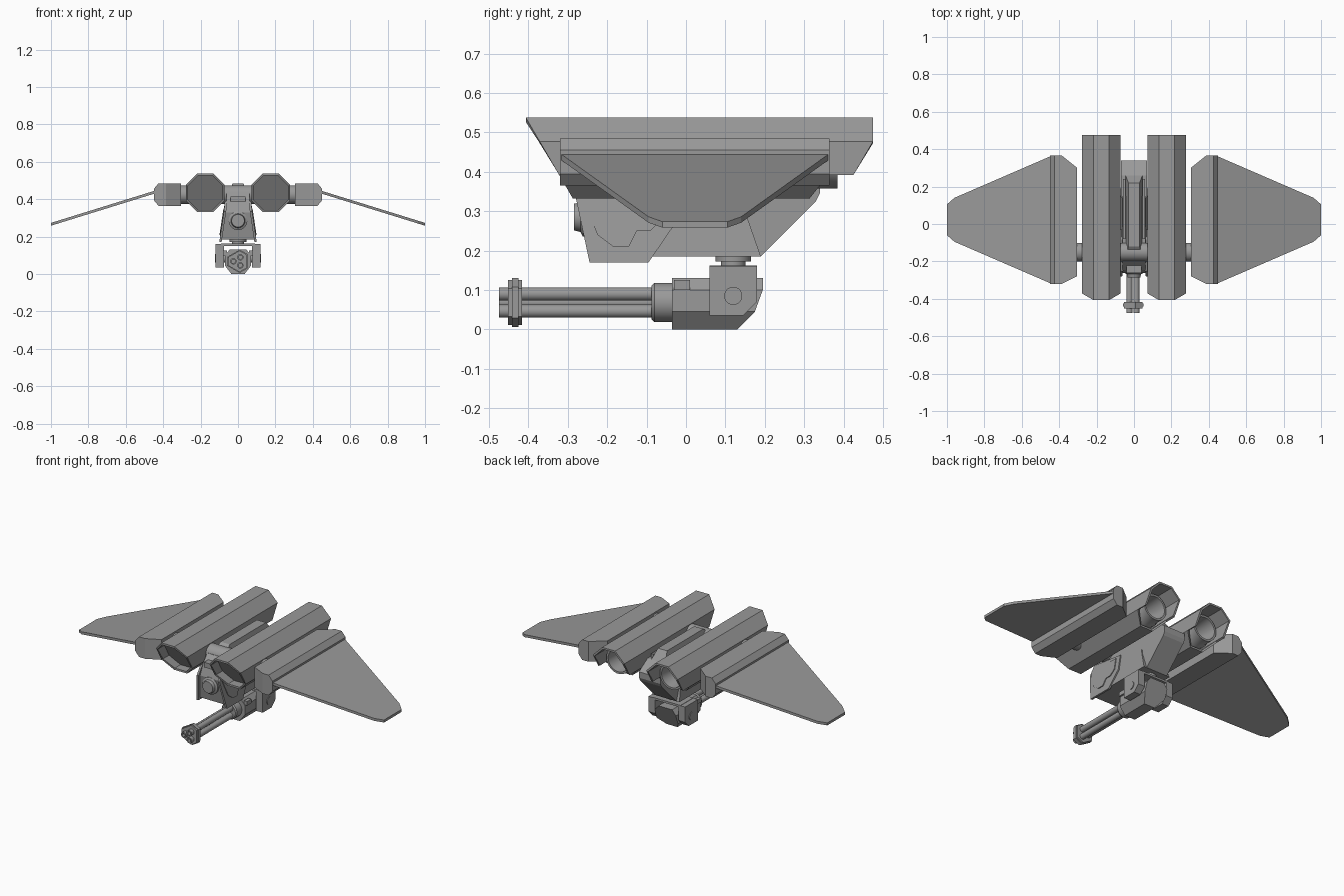
import bpy, bmesh
from math import sin, cos, pi, radians
from mathutils import Vector

if "Cube" in bpy.data.objects:
    bpy.data.objects.remove(bpy.data.objects["Cube"])

grey = bpy.data.materials.new("hull grey")
grey.use_nodes = True
grey.diffuse_color = (0.32, 0.32, 0.32, 1)
grey.node_tree.nodes["Principled BSDF"].inputs["Base Color"].default_value = grey.diffuse_color


def loft(name, rings, mirror=False, smooth=False):
    """Skin a row of equal rings and cap both ends."""
    bm = bmesh.new()
    rows = [[bm.verts.new(p) for p in ring] for ring in rings]
    for a, b in zip(rows, rows[1:]):
        for i in range(len(a)):
            j = (i + 1) % len(a)
            bm.faces.new((a[i], a[j], b[j], b[i]))
    bm.faces.new(rows[0])
    bm.faces.new(rows[-1])
    bmesh.ops.recalc_face_normals(bm, faces=bm.faces)
    mesh = bpy.data.meshes.new(name)
    bm.to_mesh(mesh)
    bm.free()
    mesh.materials.append(grey)
    obj = bpy.data.objects.new(name, mesh)
    bpy.context.collection.objects.link(obj)
    if smooth:
        bpy.ops.object.select_all(action='DESELECT')
        obj.select_set(True)
        bpy.context.view_layer.objects.active = obj
        bpy.ops.object.shade_smooth_by_angle(angle=radians(35))
    if mirror:
        obj.modifiers.new("mirror", 'MIRROR').use_mirror_merge = False
    return obj


def side_prism(name, yz, x0, x1, mirror=False):
    return loft(name, [[(x, y, z) for y, z in yz] for x in (x0, x1)], mirror)


def box(name, x, y, z, mirror=False):
    return side_prism(name, [(y[0], z[0]), (y[1], z[0]), (y[1], z[1]), (y[0], z[1])], x[0], x[1], mirror)


def lathe(name, centre, axis, profile, sides=24, mirror=False):
    """Turn (radius, distance) pairs about an x, y or z axis."""
    axis = Vector(axis)
    u = Vector((axis.y, axis.z, axis.x))
    v = axis.cross(u)
    rings = [[Vector(centre) + axis * t + (u * cos(a) + v * sin(a)) * r
              for a in [2 * pi * (k + 0.5) / sides for k in range(sides)]] for r, t in profile]
    return loft(name, rings, mirror, sides > 8)


X, Y, Z = (1, 0, 0), (0, 1, 0), (0, 0, 1)

# Engine nacelles: eight thick panels, slanted intake, hooded exhaust
ex, ez = 0.175, 0.435


def corner(k, r):
    a = pi / 8 + k * pi / 4
    return ex + r * cos(a), ez + r * sin(a)


def front(z):
    return -0.405 + (0.535 - z) * 0.58


def hood(z):
    return 0.475 - max(0, 0.475 - z) * 0.6


def trough(z):
    return 0.36 - (0.39 - z) * 0.8


for k in range(8):
    rear = trough if k in (4, 5, 6) else hood
    corners = [corner(k, 0.111), corner(k + 1, 0.111), corner(k + 1, 0.099), corner(k, 0.099)]
    ends = [corners[0][1], corners[1][1], corners[1][1], corners[0][1]]
    loft("nacelle_panel", [[(x, f(e), z) for (x, z), e in zip(corners, ends)]
                           for f in (front, rear)], True)
inner = [corner(k, 0.1) for k in range(8)]
loft("intake_wall", [[(x, front(z) + d, z) for x, z in inner] for d in (0.06, 0.08)], True)
loft("exhaust_wall", [[(x, y, z) for x, z in inner] for y in (0.2, 0.22)], True)
lathe("exhaust_nozzle", (ex, 0, ez), Y,
      [(0.085, 0.21), (0.085, 0.31), (0.078, 0.32), (0.078, 0.385), (0.066, 0.385), (0.056, 0.26)], 24, True)

# Cross axle joining body, nacelles and wing roots
lathe("cross_axle", (0, -0.15, 0.425), X, [(0.05, -0.31), (0.05, 0.31)])

# Wing roots
root_parts = [("root_inner", [(0.305, 0.365), (0.385, 0.365), (0.385, 0.485), (0.305, 0.485)]),
              ("root_outer", [(0.385, 0.365), (0.425, 0.365), (0.45, 0.395), (0.45, 0.455),
                              (0.425, 0.485), (0.385, 0.485)])]
for name, xz in root_parts:
    loft(name, [[(x, y - slope * max(0, 0.385 - x), z) for x, z in xz]
                for y, slope in ((-0.32, -0.5), (0.365, 0.8))], True)

# Drooping wings
plan = [(0.44, -0.32), (0.96, -0.095), (1, -0.06), (1, 0.105), (0.96, 0.14), (0.44, 0.365)]
loft("wing", [[(x, y, 0.447 - (x - 0.44) * 0.31 - t) for x, y in plan] for t in (0, 0.015)], True)


# Body, flaring towards the bottom
def flare(z):
    return 0.062 + max(0, 0.37 - z) * 0.15


hull = [(-0.2, 0.44), (-0.245, 0.39), (-0.262, 0.33), (-0.235, 0.185), (0.19, 0.185), (0.15, 0.3), (0.15, 0.44)]
loft("body", [[(s * flare(z), y, z) for y, z in hull] for s in (-1, 1)])
side_prism("rear_wedge", [(0.14, 0.43), (0.155, 0.285), (0.19, 0.185), (0.33, 0.325), (0.34, 0.345),
                          (0.34, 0.38), (0.26, 0.43)], -0.07, 0.07)
loft("spine", [[(-w, y0, z), (w, y0, z), (w, y1, z), (-w, y1, z)]
               for w, y0, y1, z in ((0.045, -0.2, 0.26, 0.43), (0.03, -0.12, 0.22, 0.485))])
box("spine_rail", (0.045, 0.06), (-0.08, 0.24), (0.43, 0.452), True)

# Layered armour on the body sides
skirt = [(-0.28, 0.335), (-0.245, 0.17), (-0.095, 0.17), (-0.03, 0.265), (-0.03, 0.36), (-0.25, 0.39)]
raised = [(-0.262, 0.335), (-0.225, 0.24), (-0.185, 0.21), (-0.145, 0.21), (-0.125, 0.25), (-0.09, 0.25),
          (-0.06, 0.28), (-0.06, 0.35), (-0.25, 0.35)]
for name, yz, low, high in (("skirt_plate", skirt, -0.004, 0.008), ("raised_plate", raised, 0.006, 0.013)):
    loft(name, [[(flare(z) + d, y, z) for y, z in yz] for d in (low, high)], True)

# Nose sensor
lathe("nose_sensor", (0, -0.25, 0.285), Y, [(0.05, 0.03), (0.05, -0.012), (0.038, -0.018), (0.034, -0.035)])
box("nose_brow", (-0.04, 0.04), (-0.262, -0.2), (0.385, 0.415))

# Gun mount
lathe("mount_post", (0, 0.12, 0), Z, [(0.032, 0.15), (0.032, 0.172), (0.045, 0.172), (0.045, 0.19)])
box("yoke_bar", (-0.09, 0.09), (0.06, 0.18), (0.15, 0.162))
side_prism("yoke_arm", [(0.06, 0.035), (0.145, 0.035), (0.18, 0.07), (0.18, 0.16), (0.06, 0.16)], 0.076, 0.12, True)
lathe("yoke_pin", (0, 0.12, 0.085), X, [(0.023, 0.05), (0.023, 0.124)], 24, True)

# Gun housing with bevelled underside and tail
section = [(-0.035, 0), (0.035, 0), (0.07, 0.045), (0.07, 0.1), (0.045, 0.13), (-0.045, 0.13),
           (-0.07, 0.1), (-0.07, 0.045)]
loft("gun_housing", [[(x, -0.035 if s == 0 else min(0.195, 0.13 + z), z) for x, z in section] for s in (0, 1)])
box("housing_lug", (0.06, 0.08), (-0.03, 0.01), (0.1, 0.125), True)
lathe("gun_collar", (0, 0, 0.068), Y, [(0.05, 0), (0.05, -0.08), (0.044, -0.087)])

# Three barrels and their muzzle clamp
angles = [pi / 3 + k * 2 * pi / 3 for k in range(3)]
for a in angles:
    lathe("barrel", (0.025 * cos(a), 0, 0.068 + 0.025 * sin(a)), Y,
          [(0.017, -0.05), (0.017, -0.475), (0.01, -0.475), (0.01, -0.44)], 12)
for name, size, y0, y1 in (("muzzle_clamp", 0.058, -0.452, -0.416), ("clamp_band", 0.063, -0.442, -0.426)):
    outline = [(size * cos(a + d), 0.068 + size * sin(a + d)) for a in angles for d in (-0.38, 0.38)]
    loft(name, [[(x, y, z) for x, z in outline] for y in (y0, y1)])
